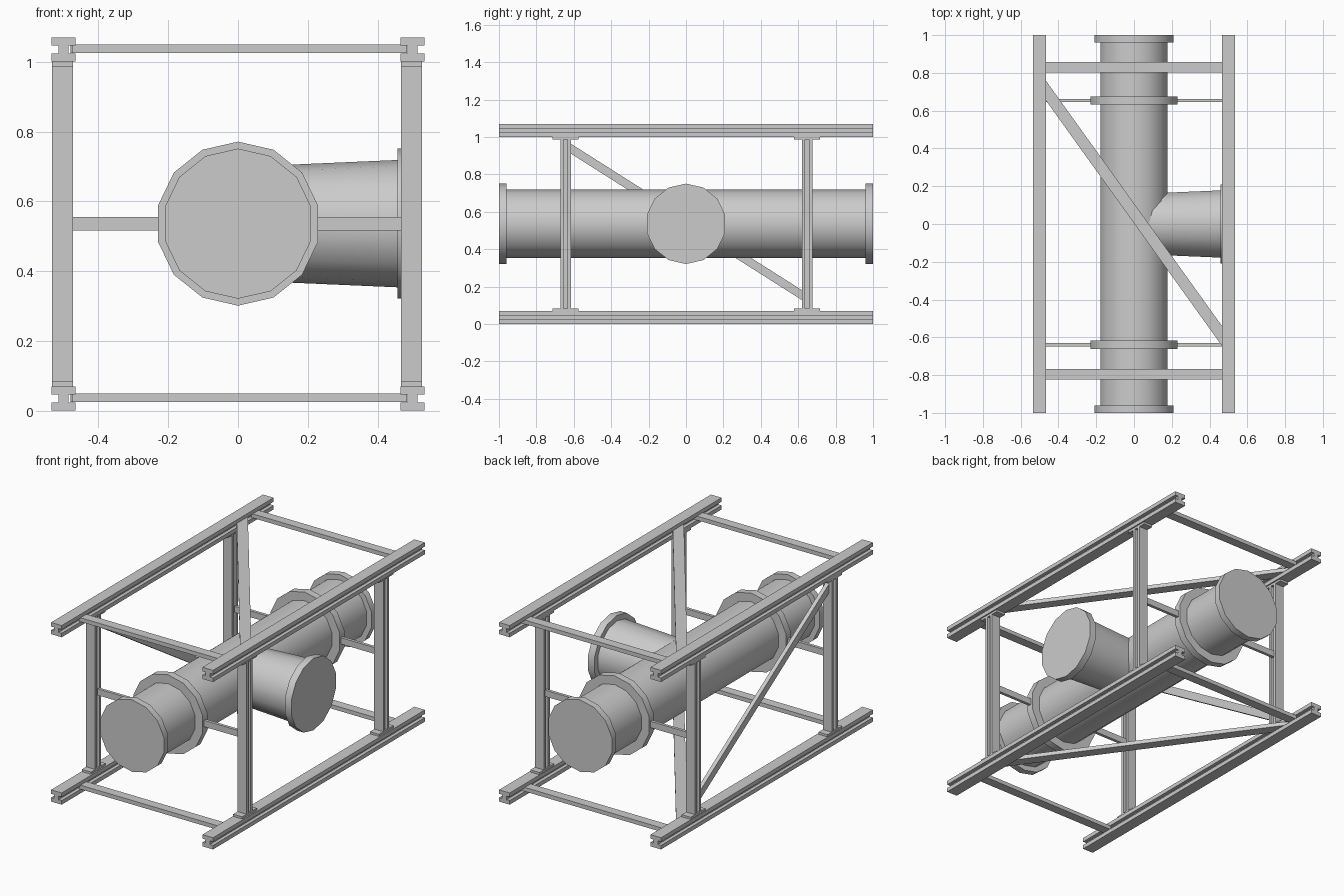
import bpy, bmesh, math

if "Cube" in bpy.data.objects:
    bpy.data.objects.remove(bpy.data.objects["Cube"])

CZ = 0.536      # pipe axis height
SIDES = 14


def finish(name, bm):
    bmesh.ops.remove_doubles(bm, verts=bm.verts, dist=1e-5)
    bmesh.ops.recalc_face_normals(bm, faces=bm.faces)
    me = bpy.data.meshes.new(name)
    bm.to_mesh(me)
    bm.free()
    ob = bpy.data.objects.new(name, me)
    bpy.context.collection.objects.link(ob)
    return ob


def prism(name, pts, place, a, b):
    """Extrude a 2D profile from a to b; place(u, v, t) maps it to 3D."""
    bm = bmesh.new()
    lo = [bm.verts.new(place(u, v, a)) for u, v in pts]
    hi = [bm.verts.new(place(u, v, b)) for u, v in pts]
    bm.faces.new(lo)
    bm.faces.new(hi)
    n = len(pts)
    for i in range(n):
        j = (i + 1) % n
        bm.faces.new((lo[i], lo[j], hi[j], hi[i]))
    return finish(name, bm)


def box(name, x0, x1, y0, y1, z0, z1):
    return prism(name, [(x0, y0), (x1, y0), (x1, y1), (x0, y1)],
                 lambda u, v, t: (u, v, t), z0, z1)


def i_profile(w, h, flange, web):
    """I section: flanges of width w at +-h/2, web of thickness web."""
    a, b, c, d = w / 2, h / 2, web / 2, h / 2 - flange
    return [(-a, -b), (a, -b), (a, -d), (c, -d), (c, d), (a, d),
            (a, b), (-a, b), (-a, d), (-c, d), (-c, -d), (-a, -d)]


def lathe(name, profile, along_x=False, closed=False):
    """Turn (radius, distance) points around the horizontal pipe axis."""
    bm = bmesh.new()
    rings = []
    for r, t in profile:
        ring = []
        for i in range(SIDES):
            ang = 2 * math.pi * i / SIDES
            s, z = r * math.sin(ang), CZ + r * math.cos(ang)
            ring.append(bm.verts.new((t, s, z) if along_x else (s, t, z)))
        rings.append(ring)
    pairs = list(zip(rings, rings[1:]))
    if closed:
        pairs.append((rings[-1], rings[0]))
    for p, q in pairs:
        for i in range(SIDES):
            j = (i + 1) % SIDES
            bm.faces.new((p[i], p[j], q[j], q[i]))
    if not closed:
        bm.faces.new(rings[0])
        bm.faces.new(rings[-1])
    ob = finish(name, bm)
    bpy.ops.object.select_all(action='DESELECT')
    ob.select_set(True)
    bpy.context.view_layer.objects.active = ob
    bpy.ops.object.shade_smooth_by_angle(angle=math.radians(35))
    return ob


# Long rails and flat bracing, top and bottom
for level, z in (("bottom", 0.0), ("top", 1.0)):
    for side, x in (("left", -0.5), ("right", 0.5)):
        prism(f"{level}_{side}_rail", i_profile(0.07, 0.07, 0.024, 0.029),
              lambda u, v, t: (x + u, t, z + 0.035 + v), -1, 1)
    for end, y in (("front", -0.795), ("back", 0.83)):
        box(f"{level}_{end}_crossbar", -0.475, 0.485,
            y - 0.028, y + 0.028, z + 0.025, z + 0.049)
    prism(f"{level}_diagonal",
          [(-0.48, 0.673), (0.48, -0.665), (0.48, -0.56), (-0.48, 0.778)],
          lambda u, v, t: (u, v, t), z + 0.025, z + 0.049)

# Posts with foot plates
for side, x in (("left", -0.503), ("right", 0.497)):
    for end, y in (("front", -0.644), ("back", 0.647)):
        prism(f"{side}_{end}_post", i_profile(0.06, 0.056, 0.017, 0.02),
              lambda u, v, t: (x + u, y + v, t), 0.07, 1.0)
        for level, z in (("foot", 0.07), ("head", 0.987)):
            box(f"{side}_{end}_{level}_plate", x - 0.03, x + 0.03,
                y - 0.069, y + 0.069, z, z + 0.013)

# Side diagonal on the left
prism("side_diagonal",
      [(-0.62, 0.914), (0.622, 0.127), (0.622, 0.18), (-0.62, 0.967)],
      lambda u, v, t: (t, u, v), -0.515, -0.491)

# Main pipe with end flanges
lathe("main_pipe", [(0.183, -0.98), (0.183, 0.98)])
for end, s in (("front", -1), ("back", 1)):
    lathe(f"{end}_flange", [(0.215, s * 0.96), (0.215, s)])

# Clamps and their support bars
for end, y in (("front", -0.639), ("back", 0.654)):
    lathe(f"{end}_clamp", [(0.18, y - 0.022), (0.235, y - 0.022),
                           (0.235, y + 0.022), (0.18, y + 0.022)], closed=True)
    for side, x0, x1 in (("left", -0.475, -0.22), ("right", 0.22, 0.47)):
        box(f"{end}_{side}_support_bar", x0, x1, y - 0.009, y + 0.009,
            CZ - 0.019, CZ + 0.019)

# Tapered side branch with flange
lathe("branch_pipe", [(0.166, 0.08), (0.183, 0.47)], along_x=True)
lathe("branch_flange", [(0.215, 0.457), (0.215, 0.5)], along_x=True)
